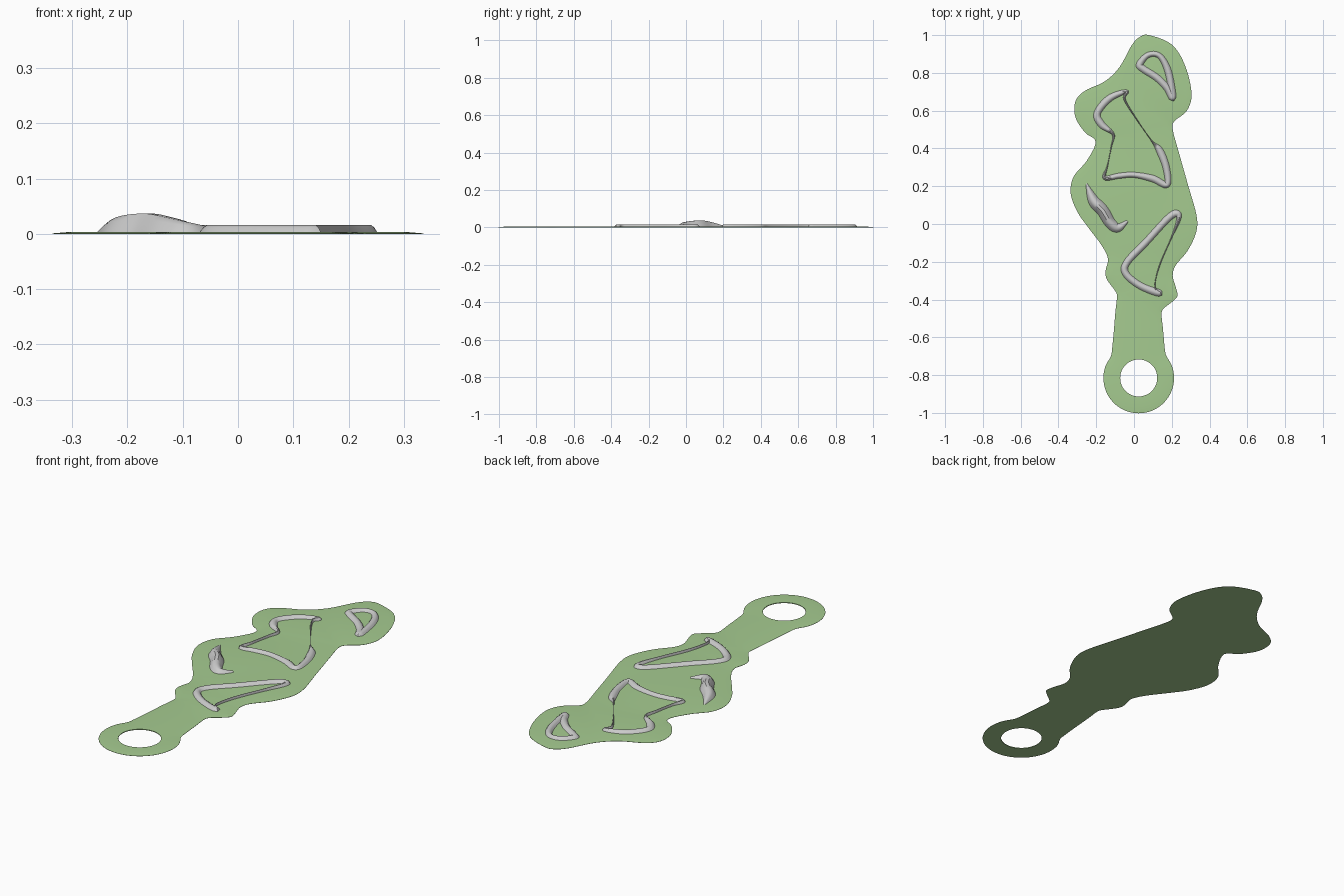
import bpy, bmesh
from math import sin, cos, radians, pi
from mathutils import Vector

if "Cube" in bpy.data.objects:
    bpy.data.objects.remove(bpy.data.objects["Cube"])


def smooth_path(pts, steps, closed):
    """Catmull-Rom through tuples of any length."""
    n, out = len(pts), []
    at = (lambda i: Vector(pts[i % n])) if closed else (lambda i: Vector(pts[max(0, min(n - 1, i))]))
    for i in range(n if closed else n - 1):
        a, b, c, d = at(i - 1), at(i), at(i + 1), at(i + 2)
        for s in range(steps):
            t = s / steps
            out.append(0.5 * (2 * b + (c - a) * t + (2 * a - 5 * b + 4 * c - d) * t * t
                              + (3 * b - a - 3 * c + d) * t ** 3))
    if not closed:
        out.append(at(n - 1))
    return out


def side_dirs(path, closed):
    """Unit sideways vector at each path point."""
    n, res = len(path), []
    for i in range(n):
        p = path[i - 1] if closed or i else path[0]
        q = path[(i + 1) % n] if closed or i < n - 1 else path[-1]
        d = Vector((q[0] - p[0], q[1] - p[1])).normalized()
        res.append(Vector((-d.y, d.x)))
    return res


def finish(bm, name, mat=None):
    bmesh.ops.recalc_face_normals(bm, faces=bm.faces)
    me = bpy.data.meshes.new(name)
    bm.to_mesh(me)
    bm.free()
    ob = bpy.data.objects.new(name, me)
    bpy.context.collection.objects.link(ob)
    if mat:
        me.materials.append(mat)
    bpy.context.view_layer.objects.active = ob
    ob.select_set(True)
    bpy.ops.object.shade_smooth_by_angle(angle=radians(40))
    ob.select_set(False)
    return ob


def ridge(name, pts, closed=True):
    """Low ridge swept along (x, y, width, height) points."""
    path = smooth_path(pts, 8, closed)
    sides = side_dirs(path, closed)
    bm = bmesh.new()
    rows = []
    for p, s in zip(path, sides):
        w, h = max(p[2], 0.004), max(p[3], 0.004)
        rows.append([bm.verts.new((p[0] + s.x * w * k, p[1] + s.y * w * k, 0.001 + (h - 0.001) * f))
                     for k, f in ((-0.5, 0), (-0.3, 0.7), (-0.12, 1), (0.12, 1), (0.3, 0.7), (0.5, 0))])
    n = len(rows)
    for i in range(n if closed else n - 1):
        a, b = rows[i], rows[(i + 1) % n]
        for j in range(6):
            k = (j + 1) % 6
            bm.faces.new((a[j], a[k], b[k], b[j]))
    if not closed:
        bm.faces.new(rows[0])
        bm.faces.new(rows[-1])
    return finish(bm, name)


green = bpy.data.materials.new("green")
green.diffuse_color = (0.38, 0.6, 0.28, 1)
green.use_nodes = True
green.node_tree.nodes["Principled BSDF"].inputs["Base Color"].default_value = green.diffuse_color

# Plate outline, clockwise from the top, with the ring at the lower end
right_side = [(0.08, 1.0), (0.20, 0.95), (0.27, 0.84), (0.305, 0.69), (0.28, 0.60), (0.215, 0.545),
              (0.205, 0.50), (0.24, 0.37), (0.285, 0.21), (0.33, 0.05), (0.33, -0.04), (0.285, -0.14),
              (0.22, -0.22), (0.205, -0.275), (0.22, -0.33), (0.23, -0.38), (0.205, -0.41),
              (0.16, -0.445), (0.146, -0.475), (0.153, -0.55), (0.16, -0.63), (0.165, -0.675)]
left_side = [(-0.116, -0.66), (-0.108, -0.58), (-0.098, -0.46), (-0.09, -0.38), (-0.103, -0.35),
             (-0.145, -0.29), (-0.15, -0.245), (-0.138, -0.185), (-0.17, -0.115), (-0.245, -0.015),
             (-0.30, 0.065), (-0.335, 0.16), (-0.32, 0.25), (-0.25, 0.335), (-0.203, 0.435),
             (-0.26, 0.485), (-0.31, 0.565), (-0.31, 0.65), (-0.26, 0.705), (-0.155, 0.755),
             (-0.077, 0.83), (-0.013, 0.945), (0.03, 0.99)]
CX, CY, RO, RI = 0.025, -0.815, 0.187, 0.098
arc = [(CX + RO * cos(radians(38 - 256 * i / 14)), CY + RO * sin(radians(38 - 256 * i / 14)))
       for i in range(15)]
outline = smooth_path(right_side + arc + left_side, 5, True)
normals = side_dirs(outline, True)
inset = [p - s * 0.03 for p, s in zip(outline, normals)]
hole = [Vector((CX + RI * cos(2 * pi * i / 48), CY + RI * sin(2 * pi * i / 48))) for i in range(48)]

# Thin plate with softly sloped rim
bm = bmesh.new()


def loop(points, z):
    vs = [bm.verts.new((p[0], p[1], z)) for p in points]
    es = [bm.edges.new((vs[i - 1], vs[i])) for i in range(len(vs))]
    return vs, es


def bridge(a, b):
    for i in range(len(a)):
        bm.faces.new((a[i - 1], a[i], b[i], b[i - 1]))


lo, lo_e = loop(outline, 0)
mid, _ = loop(outline, 0.001)
hi, hi_e = loop(inset, 0.0035)
hlo, hlo_e = loop(hole, 0)
hhi, hhi_e = loop(hole, 0.0035)
bmesh.ops.triangle_fill(bm, edges=lo_e + hlo_e, use_beauty=True)
bmesh.ops.triangle_fill(bm, edges=hi_e + hhi_e, use_beauty=True)
bridge(lo, mid)
bridge(mid, hi)
bridge(hlo, hhi)
finish(bm, "plate", green)

# Raised ridges: wide where sloped, nearly vertical where thin
H, W, T = 0.016, 0.04, 0.006
ridge("upper_ridge", [(0.03, 0.845, W, H), (0.075, 0.895, W * .8, H), (0.135, 0.89, W * .8, H),
                      (0.18, 0.81, W, H), (0.205, 0.67, W, H), (0.175, 0.72, W, H),
                      (0.12, 0.775, W, H), (0.05, 0.82, W, H)])
ridge("middle_ridge", [(-0.04, 0.70, W * .6, H), (-0.13, 0.665, W, H), (-0.195, 0.585, W, H),
                       (-0.17, 0.525, W, H), (-0.11, 0.475, W * .4, H), (-0.12, 0.41, T, H),
                       (-0.14, 0.31, T, H), (-0.155, 0.245, W * .6, H), (-0.08, 0.255, W * .8, H),
                       (0.0, 0.26, W * .8, H), (0.10, 0.24, W, H), (0.175, 0.208, W * .9, H),
                       (0.17, 0.30, W, H), (0.135, 0.39, W, H), (0.09, 0.445, T, H),
                       (0.01, 0.56, T, H), (-0.05, 0.66, T * 2, H)])
ridge("lower_ridge", [(0.228, 0.055, W, H), (0.18, 0.03, W, H), (0.06, -0.10, W, H),
                      (-0.035, -0.20, W, H), (-0.045, -0.26, W, H), (0.03, -0.325, W, H),
                      (0.135, -0.365, W, H), (0.11, -0.33, T, H), (0.135, -0.22, T, H),
                      (0.195, -0.08, T, H), (0.235, 0.02, W * .6, H)])

# Taller crescent mound
ridge("crescent_mound", [(-0.252, 0.215, 0.01, 0.005), (-0.215, 0.125, 0.06, 0.03),
                         (-0.165, 0.07, 0.065, 0.037), (-0.125, 0.005, 0.06, 0.030),
                         (-0.085, -0.02, 0.05, 0.020), (-0.035, 0.015, 0.015, 0.008)], closed=False)
